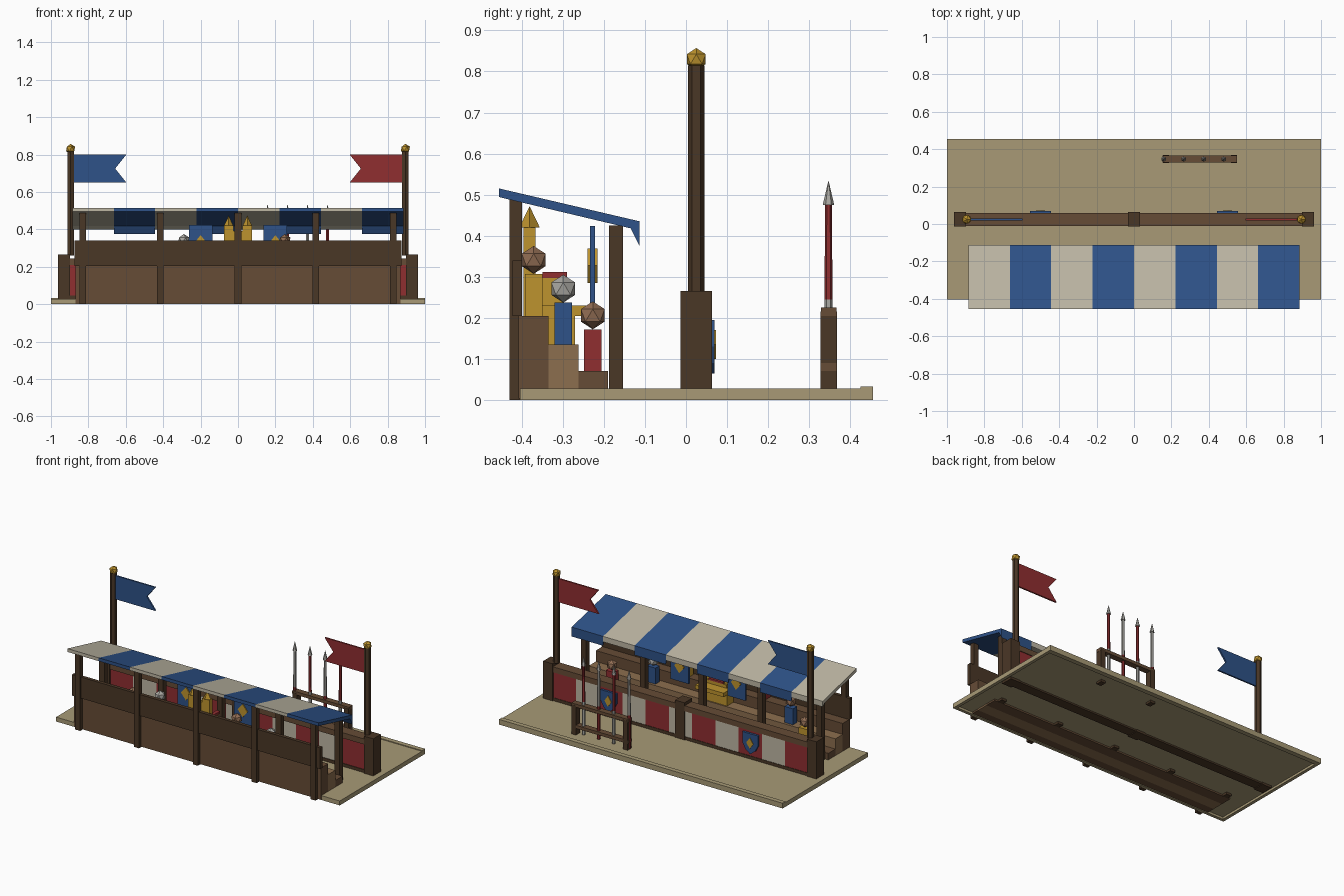
import bpy, bmesh, math
from mathutils import Vector

cube = bpy.data.objects.get("Cube")
if cube:
    bpy.data.objects.remove(cube)


def material(name, rgb):
    lin = [((c / 255 + 0.055) / 1.055) ** 2.4 for c in rgb]
    m = bpy.data.materials.new(name)
    m.use_nodes = True
    m.diffuse_color = (*lin, 1)
    bsdf = next(n for n in m.node_tree.nodes if n.type == 'BSDF_PRINCIPLED')
    bsdf.inputs["Base Color"].default_value = (*lin, 1)
    return m


DARK = material("dark_wood", (74, 55, 38))
WOOD = material("brown_wood", (102, 76, 54))
PALE = material("pale_wood", (140, 110, 78))
SAND = material("sand", (168, 154, 118))
BLUE = material("blue_cloth", (46, 82, 136))
RED = material("red_cloth", (144, 46, 48))
WHITE = material("cream_cloth", (190, 183, 164))
GOLD = material("gold", (190, 148, 46))
SKIN = material("skin", (146, 110, 84))
STEEL = material("steel", (170, 168, 162))


def finish(name, bm, mat):
    bmesh.ops.recalc_face_normals(bm, faces=bm.faces)
    me = bpy.data.meshes.new(name)
    bm.to_mesh(me)
    bm.free()
    me.materials.append(mat)
    ob = bpy.data.objects.new(name, me)
    bpy.context.collection.objects.link(ob)
    return ob


def box(name, x, y, z, mat):
    """Box from (min, max) pairs."""
    bm = bmesh.new()
    bmesh.ops.create_cube(bm, size=1)
    for v in bm.verts:
        v.co = [(a + b) / 2 + c * (b - a) for c, (a, b) in zip(v.co, (x, y, z))]
    return finish(name, bm, mat)


def prism(name, points, axis, lo, hi, mat):
    """Outline extruded along x (points are y,z) or y (points are x,z)."""
    bm = bmesh.new()
    place = (lambda a, b: (lo, a, b)) if axis == 'x' else (lambda a, b: (a, lo, b))
    face = bm.faces.new([bm.verts.new(place(a, b)) for a, b in points])
    ext = bmesh.ops.extrude_face_region(bm, geom=[face])
    move = Vector((hi - lo, 0, 0)) if axis == 'x' else Vector((0, hi - lo, 0))
    bmesh.ops.translate(bm, vec=move, verts=[g for g in ext["geom"] if isinstance(g, bmesh.types.BMVert)])
    return finish(name, bm, mat)


def rod(name, x, y, z, r1, r2, sides, mat):
    bm = bmesh.new()
    bmesh.ops.create_cone(bm, cap_ends=True, segments=sides, radius1=r1, radius2=r2, depth=z[1] - z[0])
    bmesh.ops.translate(bm, vec=(x, y, sum(z) / 2), verts=bm.verts)
    return finish(name, bm, mat)


def ball(name, x, y, z, r, mat):
    bm = bmesh.new()
    bmesh.ops.create_icosphere(bm, subdivisions=1, radius=r)
    bmesh.ops.translate(bm, vec=(x, y, z), verts=bm.verts)
    return finish(name, bm, mat)


def around(c, half):
    return (c - half, c + half)


# Ground slab with a hollow underside
box("ground", (-0.99, 0.99), (-0.4, 0.45), (0.014, 0.028), SAND)
box("ground_rim_back", (-1, 1), (0.425, 0.455), (0, 0.033), SAND)
box("ground_rim_front", (-0.98, 0.98), (-0.404, -0.385), (0, 0.028), SAND)
for s in (-1, 1):
    box("ground_rim_side", around(s * 0.99, 0.01), (-0.404, 0.425), (0, 0.028), SAND)

# Stepped seating, back board and posts
tiers = [(-0.262, -0.19, 0.07, WOOD), (-0.335, -0.262, 0.135, PALE), (-0.408, -0.335, 0.205, WOOD)]
for y0, y1, top, mat in tiers:
    box("seating_tier", (-0.87, 0.87), (y0, y1), (0.004, top), mat)
box("back_board", (-0.875, 0.875), (-0.422, -0.4), (0.205, 0.34), DARK)
for i in range(-2, 3):
    x = i * 0.415
    box("rear_post", around(x, 0.018), (-0.43, -0.4), (0, 0.5), DARK)
    box("front_post", around(x, 0.018), (-0.187, -0.153), (0, 0.425), DARK)

# Striped canopy with a hanging front edge
stripe = 1.77 / 8
for i in range(8):
    x = -0.885 + i * stripe
    drop, mat = ((0.4, WHITE), (0.375, BLUE))[i % 2]
    outline = [(-0.455, 0.515), (-0.113, 0.435), (-0.113, drop), (-0.135, 0.418), (-0.455, 0.494)]
    prism("canopy_stripe", outline, 'x', x, x + stripe, mat)

# Throne
box("throne_back", (-0.075, 0.075), (-0.396, -0.366), (0.205, 0.39), GOLD)
box("throne_seat", (-0.075, 0.075), (-0.366, -0.3), (0.205, 0.25), GOLD)
box("throne_cushion", (-0.05, 0.05), (-0.366, -0.3), (0.25, 0.262), RED)
box("throne_step", (-0.1, 0.1), (-0.35, -0.235), (0.205, 0.23), GOLD)
box("throne_lower_step", (-0.1, 0.1), (-0.335, -0.27), (0.135, 0.205), GOLD)
for s in (-1, 1):
    box("throne_post", around(s * 0.05, 0.025), (-0.396, -0.366), (0.205, 0.42), GOLD)
    rod("throne_finial", s * 0.05, -0.381, (0.42, 0.472), 0.025, 0, 4, GOLD)
    box("throne_arm", around(s * 0.065, 0.012), (-0.366, -0.31), (0.23, 0.297), GOLD)
    box("arm_pad", around(s * 0.065, 0.012), (-0.35, -0.29), (0.297, 0.311), RED)

# Spectators: x, tier, clothes, head
people = [(0.68, 0, RED, SKIN), (-0.68, 0, GOLD, SKIN), (0.44, 1, BLUE, STEEL),
          (-0.53, 1, BLUE, SKIN), (0.25, 2, GOLD, SKIN), (-0.29, 2, RED, STEEL)]
for x, tier, cloth, head in people:
    y = (-0.227, -0.299, -0.371)[tier]
    z = tiers[tier][2]
    box("spectator_body", around(x, 0.03), around(y, 0.021), (z, z + 0.102), cloth)
    ball("spectator_head", x, y, z + 0.136, 0.034, head)

# Hanging banners with a gold diamond
for s in (-1, 1):
    x = s * 0.2
    box("banner", around(x, 0.063), around(-0.228, 0.006), (0.23, 0.424), BLUE)
    diamond = [(x, 0.285), (x + 0.034, 0.327), (x, 0.369), (x - 0.034, 0.327)]
    for face in (-0.24, -0.222):
        prism("banner_diamond", diamond, 'y', face, face + 0.006, GOLD)

# Tilt barrier
for x in (-0.93, 0, 0.93):
    box("barrier_post", around(x, 0.033), (-0.013, 0.063), (0, 0.265), DARK)
for i in range(-5, 6):
    box("barrier_panel", around(i * 0.164, 0.082), (-0.002, 0.055), (0.045, 0.21),
        RED if i % 2 else WHITE)
box("barrier_top_rail", (-0.9, 0.9), (-0.01, 0.06), (0.21, 0.245), WOOD)
box("barrier_bottom_rail", (-0.9, 0.9), (-0.006, 0.058), (0.004, 0.047), DARK)

# Shields, flagpoles and swallowtail flags
for s in (-1, 1):
    x = s * 0.5
    shield = [(-0.055, 0.195), (0.055, 0.195), (0.055, 0.13), (0.034, 0.09),
              (0, 0.065), (-0.034, 0.09), (-0.055, 0.13)]
    prism("shield", [(x + a, b) for a, b in shield], 'y', 0.055, 0.069, BLUE)
    emblem = [(x, 0.1), (x + 0.024, 0.135), (x, 0.17), (x - 0.024, 0.135)]
    prism("shield_diamond", emblem, 'y', 0.067, 0.073, GOLD)
    px = s * 0.895
    rod("flagpole", px, 0.025, (0.26, 0.815), 0.02, 0.02, 6, DARK)
    ball("pole_finial", px, 0.025, 0.83, 0.027, GOLD)
    flag = [(0.885, 0.8), (0.597, 0.8), (0.657, 0.725), (0.597, 0.65), (0.885, 0.65)]
    prism("flag", [(s * a, b) for a, b in flag], 'y', 0.02, 0.03, RED if s > 0 else BLUE)

# Lance rack
for x in (0.17, 0.535):
    box("rack_post", around(x, 0.016), (0.327, 0.368), (0, 0.215), DARK)
for z in (0.07, 0.205):
    box("rack_rail", (0.152, 0.552), (0.329, 0.367), (z, z + 0.02), WOOD)
for i in range(4):
    x = 0.158 + i * 0.107
    upper, lower = (RED, STEEL) if i % 2 else (STEEL, RED)
    rod("lance_grip", x, 0.347, (0.035, 0.245), 0.01, 0.01, 6, lower)
    rod("lance_shaft", x, 0.347, (0.245, 0.478), 0.01, 0.008, 6, upper)
    rod("lance_tip", x, 0.347, (0.475, 0.535), 0.014, 0, 6, STEEL)
